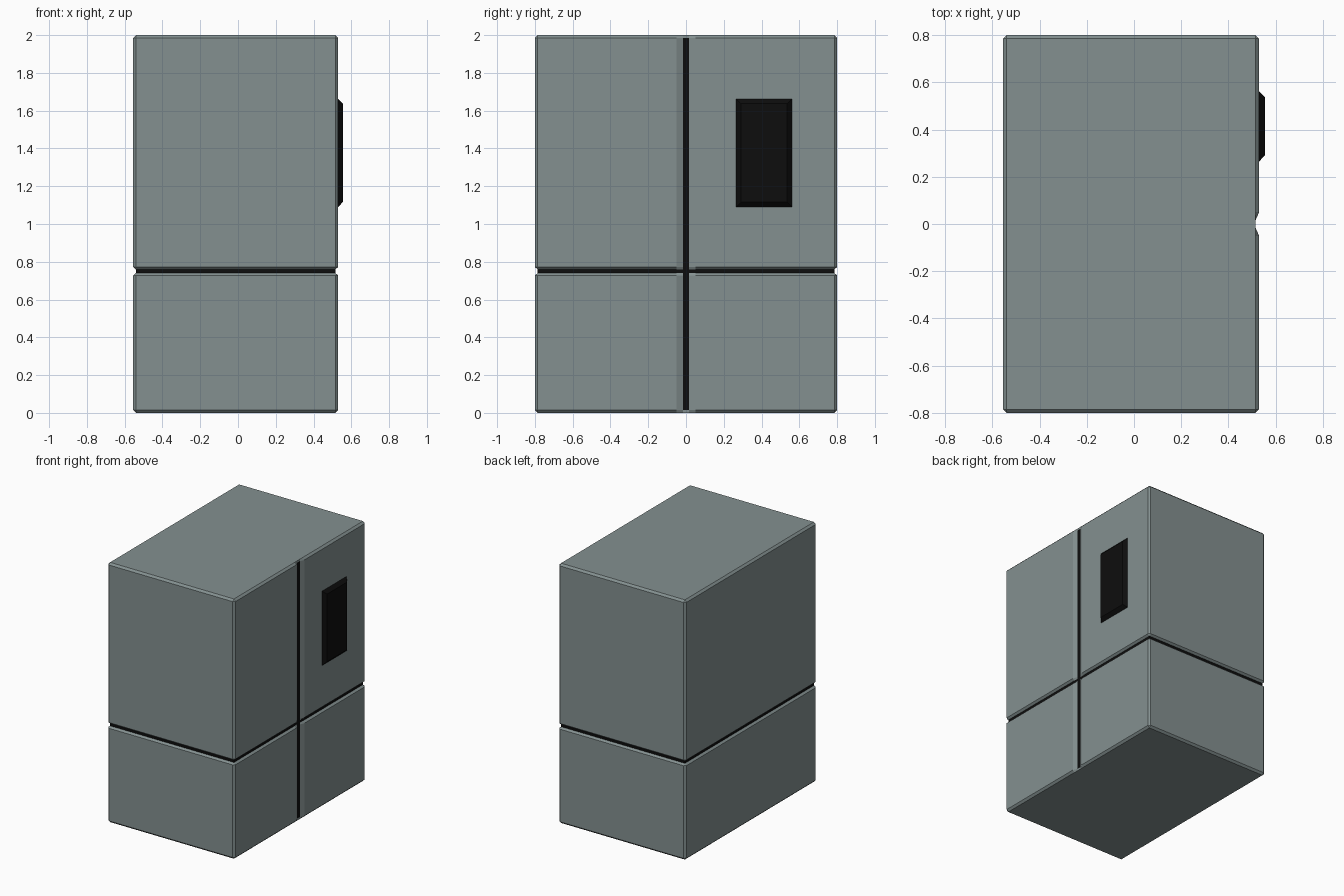
import bpy, bmesh

if "Cube" in bpy.data.objects:
    bpy.data.objects.remove(bpy.data.objects["Cube"])

X0, X1, Y, H = -0.555, 0.53, 0.8, 2.0
C = 0.015          # chamfer size
SEAM = 0.75        # height of the horizontal seam


def material(name, rgb):
    m = bpy.data.materials.new(name)
    m.diffuse_color = (*rgb, 1)
    m.use_nodes = True
    m.node_tree.nodes["Principled BSDF"].inputs["Base Color"].default_value = m.diffuse_color
    return m


steel = material("steel", (0.23, 0.28, 0.28))
black = material("black", (0.004, 0.004, 0.004))


def loft(name, rings, mats, is_black):
    """Skin a stack of equal-length rings and cap both ends."""
    bm = bmesh.new()
    loops = [[bm.verts.new(p) for p in ring] for ring in rings]
    n = len(loops[0])
    for k, (a, b) in enumerate(zip(loops, loops[1:])):
        for i in range(n):
            j = (i + 1) % n
            f = bm.faces.new((a[i], a[j], b[j], b[i]))
            f.material_index = int(is_black(k, i))
    bm.faces.new(loops[0][::-1])
    bm.faces.new(loops[-1])
    bmesh.ops.remove_doubles(bm, verts=bm.verts, dist=1e-5)
    bmesh.ops.recalc_face_normals(bm, faces=bm.faces)
    me = bpy.data.meshes.new(name)
    bm.to_mesh(me)
    bm.free()
    for m in mats:
        me.materials.append(m)
    ob = bpy.data.objects.new(name, me)
    bpy.context.collection.objects.link(ob)
    return ob


# Cabinet outline: chamfered corners and a shallow notch between the doors
half = [(X1 - C, 0.016), (X1, 0.05), (X1, Y - C),
        (X1 - C, Y), (X0 + C, Y), (X0, Y - C)]
outline = half + [(x, -y) for x, y in reversed(half)]


def section(z, inset):
    if not inset:
        return [(x, y, z) for x, y in outline]
    return [(min(max(x, X0 + C), X1 - C), min(max(y, C - Y), Y - C), z)
            for x, y in outline]


# Cabinet with doors; the seam band (3) and the door gap (last side) are black
levels = [(0, 1), (C, 0), (SEAM - 0.022, 0), (SEAM - 0.009, 1),
          (SEAM + 0.009, 1), (SEAM + 0.022, 0), (H - C, 0), (H, 1)]
gap = len(outline) - 1
loft("cabinet", [section(z, i) for z, i in levels], [steel, black],
     lambda k, i: k == 3 or (i == gap and 0 < k < 6))


# Dispenser panel with sloped edges
def panel(x, d):
    y0, y1, z0, z1 = 0.265 + d, 0.562 - d, 1.09 + d, 1.663 - d
    return [(x, y0, z0), (x, y1, z0), (x, y1, z1), (x, y0, z1)]


loft("dispenser_panel", [panel(X1 - 0.005, 0), panel(X1, 0), panel(0.555, 0.026)],
     [black], lambda k, i: False)
